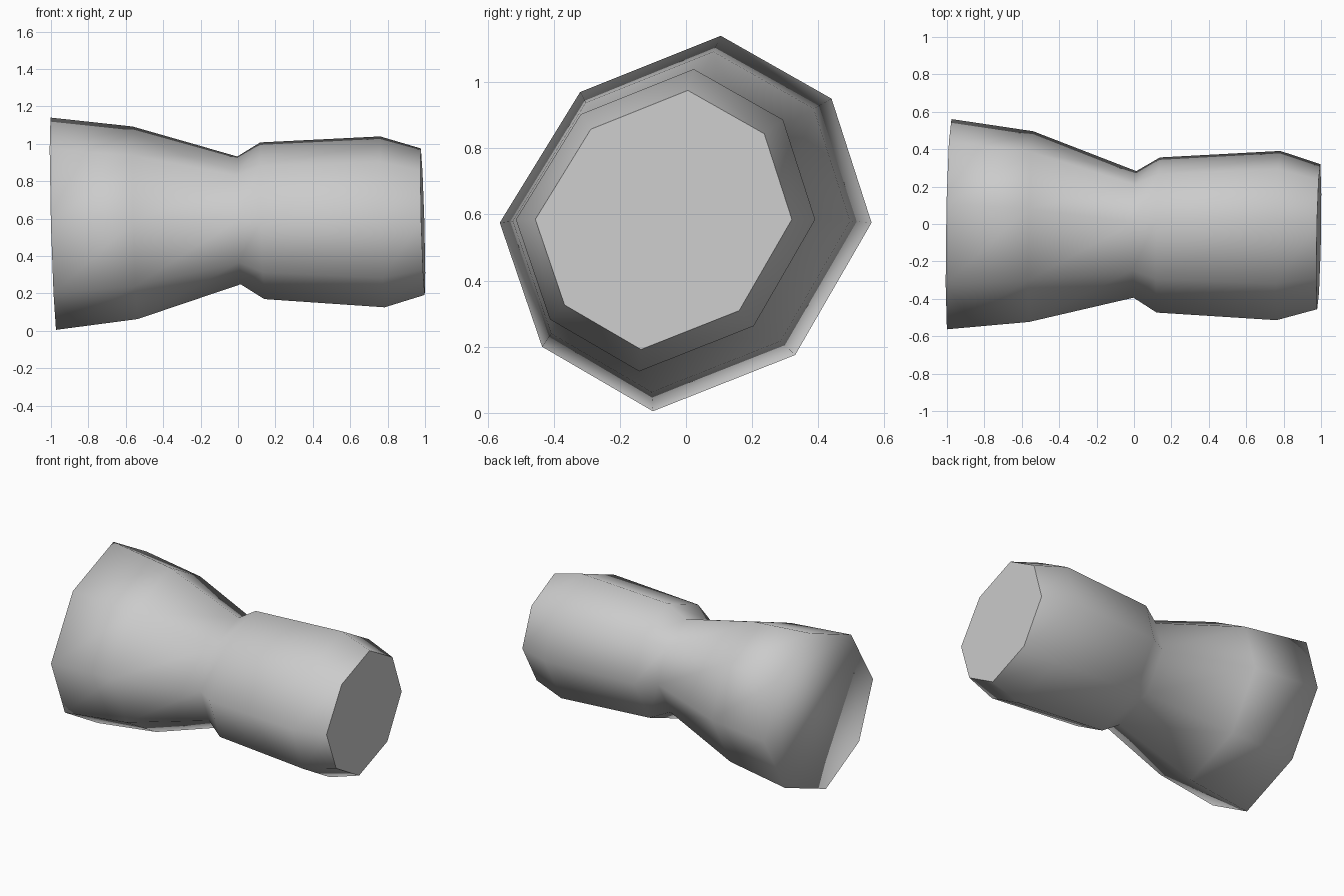
import bpy
import bmesh
from mathutils import Vector

cube = bpy.data.objects.get("Cube")
if cube:
    bpy.data.objects.remove(cube)

# Plain grey material
grey = bpy.data.materials.new("plain_grey")
grey.use_nodes = True
colour = (0.6, 0.6, 0.6, 1)
grey.diffuse_color = colour
grey.node_tree.nodes["Principled BSDF"].inputs["Base Color"].default_value = colour

# Uneven eight-sided cross-section (y, z) around the axis
SECTION = [(0.105, 0.568), (0.44, 0.378), (0.561, 0.003), (0.33, -0.397),
           (-0.1, -0.567), (-0.435, -0.372), (-0.563, 0.003), (-0.32, 0.398)]

# Rings along the waisted body: x, centre y, centre z, scale
RINGS = [(-0.988, 0, 0.572, 1), (-0.55, -0.013, 0.577, 0.907),
         (0.005, -0.055, 0.59, 0.602), (0.13, -0.058, 0.588, 0.738),
         (0.772, -0.061, 0.582, 0.805), (0.988, -0.067, 0.583, 0.69)]
LEAN_Y, LEAN_Z = 0.022, -0.03

bm = bmesh.new()
loops = []
for x, cy, cz, scale in RINGS:
    loop = []
    for y, z in SECTION:
        y, z = y * scale, z * scale
        loop.append(bm.verts.new(Vector((x + LEAN_Y * y + LEAN_Z * z, cy + y, cz + z))))
    loops.append(loop)

# Side walls
count = len(SECTION)
for a, b in zip(loops, loops[1:]):
    for i in range(count):
        j = (i + 1) % count
        bm.faces.new((a[i], a[j], b[j], b[i]))

# End caps: the wide one blends smoothly, the narrow one is crisp
bm.faces.new(loops[0])
narrow_cap = bm.faces.new(loops[-1])
bmesh.ops.recalc_face_normals(bm, faces=bm.faces)
for face in bm.faces:
    face.smooth = face is not narrow_cap
for edge in narrow_cap.edges:
    edge.smooth = False

mesh = bpy.data.meshes.new("waisted_body")
bm.to_mesh(mesh)
bm.free()
mesh.materials.append(grey)
body = bpy.data.objects.new("waisted_body", mesh)
bpy.context.collection.objects.link(body)
